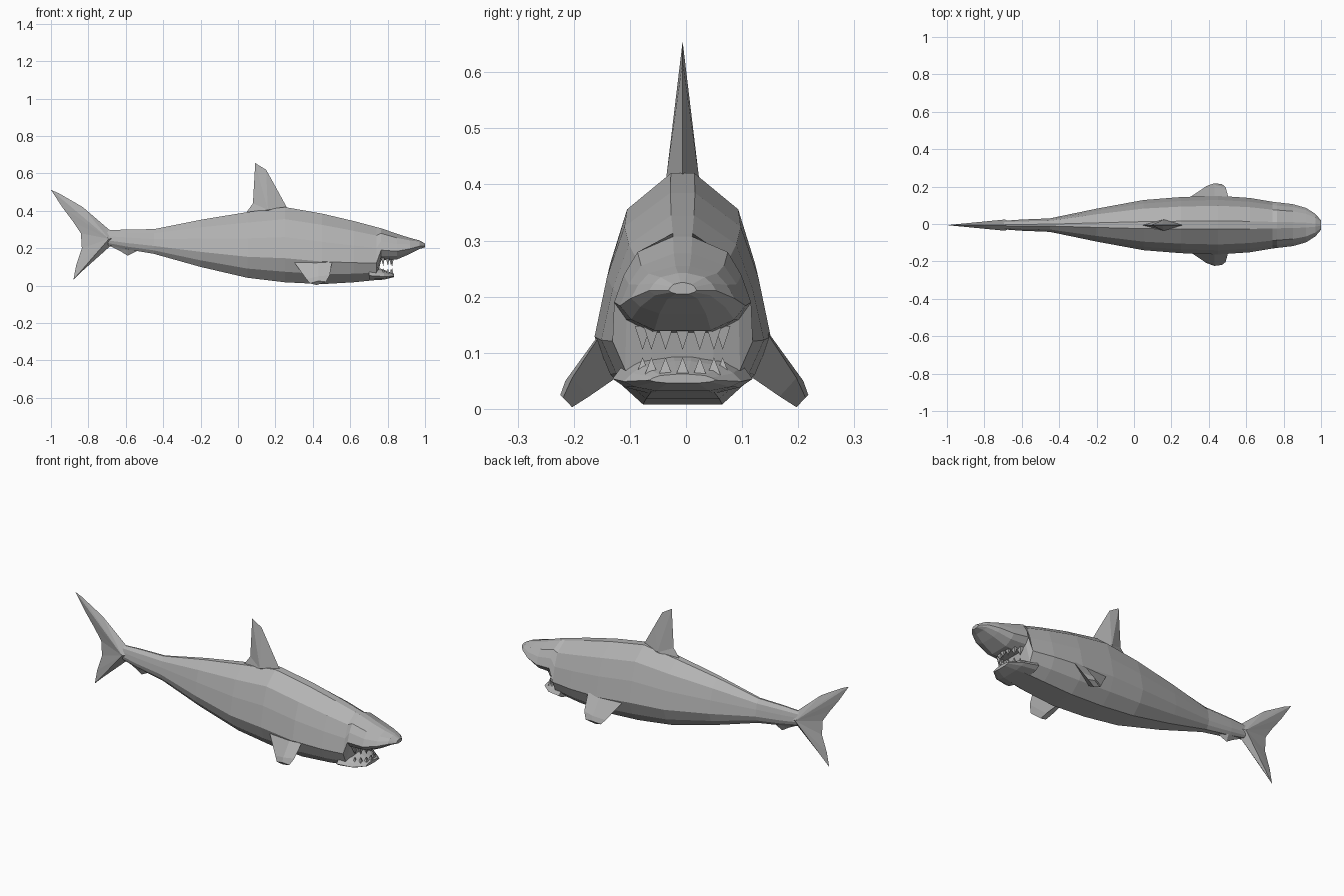
import bpy
import bmesh
from math import cos, sin, pi

default = bpy.data.objects.get("Cube")
if default:
    bpy.data.objects.remove(default)

AXIS_Y = -0.006   # body centre line

grey = bpy.data.materials.new("shark grey")
grey.use_nodes = True
COLOUR = (0.45, 0.45, 0.45, 1)
grey.diffuse_color = COLOUR
grey.node_tree.nodes["Principled BSDF"].inputs["Base Color"].default_value = COLOUR


def finish(name, bm):
    bmesh.ops.recalc_face_normals(bm, faces=bm.faces)
    mesh = bpy.data.meshes.new(name)
    bm.to_mesh(mesh)
    bm.free()
    mesh.materials.append(grey)
    obj = bpy.data.objects.new(name, mesh)
    bpy.context.collection.objects.link(obj)
    return obj


def loft(name, rings):
    """Skin a list of equal-length point rings and cap both ends."""
    bm = bmesh.new()
    loops = [[bm.verts.new(p) for p in ring] for ring in rings]
    n = len(loops[0])
    for a, b in zip(loops, loops[1:]):
        for i in range(n):
            j = (i + 1) % n
            bm.faces.new((a[i], a[j], b[j], b[i]))
    bm.faces.new(loops[0])
    bm.faces.new(loops[-1])
    return finish(name, bm)


# Half cross-section: (height fraction, width fraction), belly to back
SECTION = [(0, .45), (.14, .82), (.32, 1), (.6, .86), (.84, .66), (1, .14)]


def ring(x, low, high, half):
    side = [(w * half, low + t * (high - low)) for t, w in SECTION]
    outline = side + [(-y, z) for y, z in reversed(side)]
    return [(x, y + AXIS_Y, z) for y, z in outline]


def fin(name, outline, apex, thick):
    """Thin vertical fin: flat outline fanned to a raised point on each side."""
    bm = bmesh.new()
    edge = [bm.verts.new((x, AXIS_Y, z)) for x, z in outline]
    for s in (-1, 1):
        tip = bm.verts.new((apex[0], AXIS_Y + s * thick, apex[1]))
        for i, v in enumerate(edge):
            bm.faces.new((v, edge[(i + 1) % len(edge)], tip))
    return finish(name, bm)


# Body from tail root to nose; belly steps up at the mouth
loft("body", [ring(*s) for s in [
    (-.71, .22, .295, .022), (-.6, .195, .3, .03), (-.45, .17, .302, .036),
    (-.2, .1, .352, .088), (.05, .042, .393, .134), (.25, .018, .42, .15),
    (.45, .008, .385, .157), (.62, .018, .345, .145), (.74, .03, .313, .125),
    (.765, .135, .307, .122), (.85, .14, .277, .112), (.92, .17, .255, .092),
    (.97, .196, .242, .06), (1, .205, .225, .025)]])

# Lower jaw
loft("lower_jaw", [ring(*s) for s in [
    (.7, .027, .11, .125), (.78, .032, .085, .105), (.835, .046, .062, .06)]])

# Teeth: small pyramids around both jaw arcs
for row, base, tip in (("lower", .055, .092), ("upper", .148, .105)):
    bm = bmesh.new()
    for k in range(7):
        a = (k - 3) * pi / 7.5
        x, y = .755 + .07 * cos(a), AXIS_Y + .075 * sin(a)
        corners = [bm.verts.new((x + dx, y + dy, base))
                   for dx, dy in ((-.012, -.014), (.008, -.014), (.008, .014), (-.012, .014))]
        point = bm.verts.new((x, y, tip))
        bm.faces.new(corners)
        for i in range(4):
            bm.faces.new((corners[i], corners[(i + 1) % 4], point))
    finish(row + "_teeth", bm)

# Upright fins
fin("dorsal_fin", [(.04, .385), (.08, .44), (.092, .655), (.15, .62), (.2, .53),
                   (.26, .42), (.2, .38)], (.16, .405), .03)
fin("tail_fin", [(-1, .512), (-.96, .495), (-.83, .42), (-.69, .3), (-.62, .26),
                 (-.69, .205), (-.83, .08), (-.88, .032), (-.865, .11),
                 (-.835, .2), (-.84, .28), (-.88, .34), (-.94, .42)], (-.69, .25), .03)
fin("anal_fin", [(-.69, .215), (-.63, .185), (-.59, .16), (-.54, .185), (-.58, .21)],
    (-.59, .195), .018)

# Side fins: tapered diamond section sloping down and outward
for side, s in (("left", 1), ("right", -1)):
    sections = [((.51, .125, .17), (.43, .152, .13), (.29, .14, .14), (.38, .115, .06)),
                ((.49, .2, .055), (.43, .212, .05), (.365, .19, .035), (.41, .17, .022)),
                ((.47, .216, .02), (.43, .221, .025), (.385, .205, .012), (.42, .2, .003))]
    loft(side + "_pectoral_fin",
         [[(x, s * y + AXIS_Y * .5, z) for x, y, z in sec] for sec in sections])
